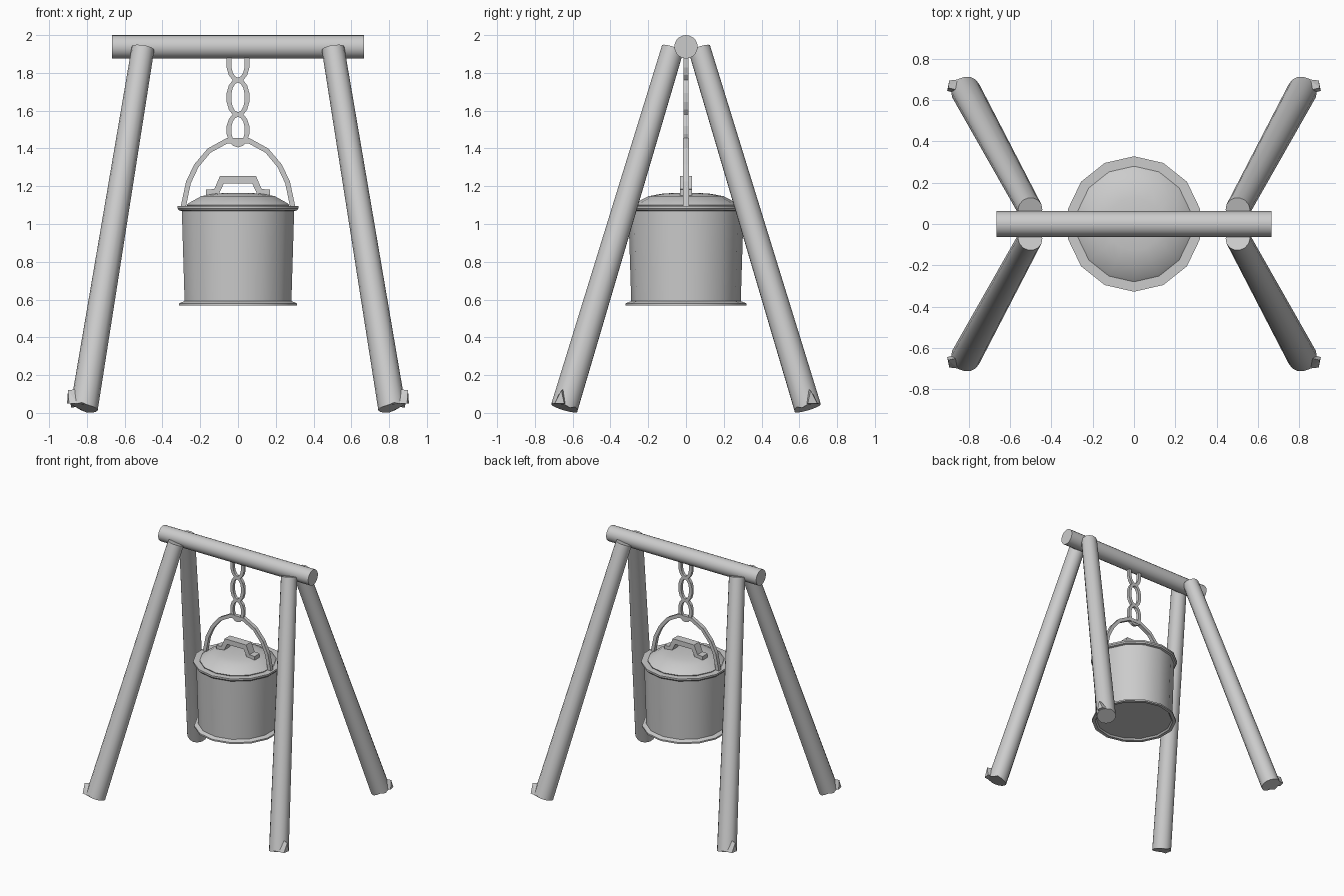
import bpy, bmesh, math
from mathutils import Vector

cube = bpy.data.objects.get("Cube")
if cube:
    bpy.data.objects.remove(cube, do_unlink=True)

grey = bpy.data.materials.new("plain grey")
grey.use_nodes = True
GREY = (0.6, 0.6, 0.6, 1)
grey.diffuse_color = GREY
grey.node_tree.nodes["Principled BSDF"].inputs["Base Color"].default_value = GREY


def finish(name, bm, smooth=None):
    bmesh.ops.recalc_face_normals(bm, faces=bm.faces)
    mesh = bpy.data.meshes.new(name)
    bm.to_mesh(mesh)
    bm.free()
    mesh.materials.append(grey)
    ob = bpy.data.objects.new(name, mesh)
    bpy.context.collection.objects.link(ob)
    if smooth:
        bpy.ops.object.select_all(action='DESELECT')
        ob.select_set(True)
        bpy.context.view_layer.objects.active = ob
        bpy.ops.object.shade_smooth_by_angle(angle=math.radians(smooth))
    return ob


def mirror(ob, y=False):
    mod = ob.modifiers.new("Mirror", 'MIRROR')
    mod.use_axis = (True, y, False)
    mod.use_mirror_merge = False


def bridge(bm, a, b):
    for i in range(len(a)):
        j = (i + 1) % len(a)
        bm.faces.new((a[i], a[j], b[j], b[i]))


def log(name, start, end, r0, r1, sides, splinter=0):
    """Tapered pole; its starting end may be slightly ragged."""
    bm = bmesh.new()
    start, end = Vector(start), Vector(end)
    axis = (end - start).normalized()
    u = axis.cross(Vector((0, 1, 0))).normalized()
    v = axis.cross(u)
    rings = []
    for p, r, rag in ((start, r0, splinter), (end, r1, 0)):
        ring = []
        for i in range(sides):
            a = 2 * math.pi * i / sides
            d = u * math.cos(a) + v * math.sin(a)
            lift = rag * (i % 3) if d.x > 0 else 0
            ring.append(bm.verts.new(p + d * r + axis * lift))
        rings.append(ring)
        bm.faces.new(ring)
    bridge(bm, *rings)
    return finish(name, bm, 40)


def lathe(name, profile, sides, smooth):
    """Turned shape with a corner on the y axis; closes at both ends."""
    bm = bmesh.new()
    rings = []
    for r, z in profile:
        rings.append([bm.verts.new((r * math.sin(2 * math.pi * i / sides),
                                    r * math.cos(2 * math.pi * i / sides), z))
                      for i in range(sides)])
    for a, b in zip(rings, rings[1:]):
        bridge(bm, a, b)
    bm.faces.new(rings[0])
    bm.faces.new(rings[-1])
    return finish(name, bm, smooth)


def strap(name, outer, inner, half, closed=False):
    """Flat band between two outlines in the xz plane."""
    bm = bmesh.new()
    sections = [[bm.verts.new((p[0], y, p[1]))
                 for p, y in ((o, -half), (o, half), (i, half), (i, -half))]
                for o, i in zip(outer, inner)]
    for a, b in zip(sections, sections[1:]):
        bridge(bm, a, b)
    if closed:
        bridge(bm, sections[-1], sections[0])
    else:
        bm.faces.new(sections[0])
        bm.faces.new(sections[-1])
    return finish(name, bm)


def both_sides(half):
    """Extend a left-hand outline across x = 0."""
    return half + [(-x, z) for x, z in reversed(half)]


# Frame: crossbar and four splayed legs
log("crossbar", (-0.667, 0, 1.938), (0.667, 0, 1.938), 0.062, 0.062, 20)
leg = log("legs", (0.815, 0.645, 0.025), (0.503, 0.07, 1.93), 0.073, 0.06, 14, 0.008)
mirror(leg, True)

# Split chips of bark at the feet
bm = bmesh.new()
for co in ((0.86, 0.65, 0.125), (0.9, 0.66, 0.12), (0.905, 0.645, 0.05),
           (0.895, 0.695, 0.05), (0.85, 0.7, 0.05), (0.85, 0.63, 0.045)):
    bm.verts.new(co)
bmesh.ops.convex_hull(bm, input=bm.verts)
mirror(finish("foot_chips", bm), True)

# Pot with base flange and rim
lathe("pot", [(0.285, 0.58), (0.295, 0.568), (0.32, 0.568), (0.32, 0.58),
              (0.29, 0.592), (0.305, 1.068), (0.32, 1.072), (0.328, 1.082),
              (0.328, 1.095), (0.28, 1.095), (0.27, 1.085)], 14, 35)

# Domed lid
lathe("lid", [(0.27, 1.085), (0.28, 1.1), (0.265, 1.112), (0.2, 1.147),
              (0.13, 1.16), (0.06, 1.165)], 14, 35)

# Lid handle
strap("lid_handle",
      both_sides([(-0.17, 1.182), (-0.125, 1.185), (-0.095, 1.255)]),
      both_sides([(-0.17, 1.15), (-0.105, 1.15), (-0.075, 1.215)]), 0.033)

# Carrying hoop
strap("hoop",
      both_sides([(-0.305, 1.085), (-0.275, 1.225), (-0.232, 1.315),
                  (-0.16, 1.4), (-0.06, 1.455)]),
      both_sides([(-0.277, 1.085), (-0.25, 1.215), (-0.21, 1.3),
                  (-0.145, 1.378), (-0.055, 1.427)]), 0.015)

# Chain of flat links
def oval(rx, rz, z, n=14):
    return [(rx * math.sin(2 * math.pi * i / n), z + rz * math.cos(2 * math.pi * i / n))
            for i in range(n)]

for k, (z, h) in enumerate(((1.85, 0.1), (1.67, 0.103), (1.498, 0.093))):
    strap(f"chain_link_{k + 1}", oval(0.062, h, z), oval(0.036, h - 0.024, z),
          0.012, True)
